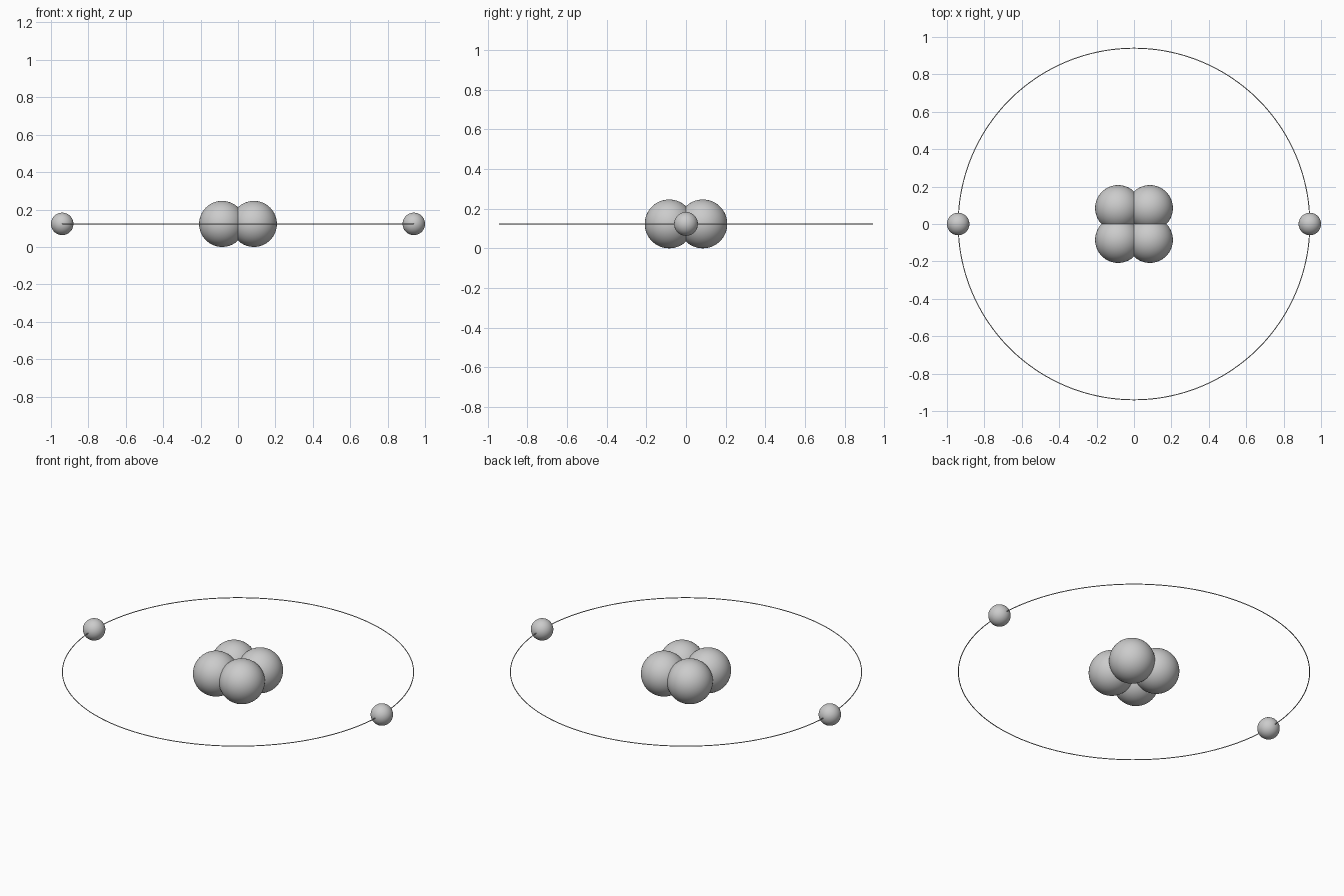
import bpy
from math import radians

if "Cube" in bpy.data.objects:
    bpy.data.objects.remove(bpy.data.objects["Cube"])

NUCLEON_R, NUCLEON_OFF = 0.123, 0.085
ELECTRON_R, ORBIT_R = 0.06, 0.94
Z = NUCLEON_R


def smooth(name):
    obj = bpy.context.object
    obj.name = name
    bpy.ops.object.shade_smooth_by_angle(angle=radians(40))
    return obj


def ball(name, radius, x, y):
    bpy.ops.mesh.primitive_uv_sphere_add(
        segments=64, ring_count=32, radius=radius, location=(x, y, Z))
    return smooth(name)


# Nucleus: four overlapping balls in a flat square
for i, (sx, sy) in enumerate([(-1, -1), (1, -1), (1, 1), (-1, 1)]):
    kind = "proton" if i % 2 == 0 else "neutron"
    ball(f"{kind}_{i // 2 + 1}", NUCLEON_R, sx * NUCLEON_OFF, sy * NUCLEON_OFF)

# Electrons on opposite sides of the orbit
for side, sx in (("left", -1), ("right", 1)):
    ball(f"electron_{side}", ELECTRON_R, sx * ORBIT_R, 0)

# Thin orbit ring
bpy.ops.mesh.primitive_torus_add(
    major_segments=128, minor_segments=12, major_radius=ORBIT_R,
    minor_radius=0.0025, location=(0, 0, Z))
smooth("orbit_ring")
